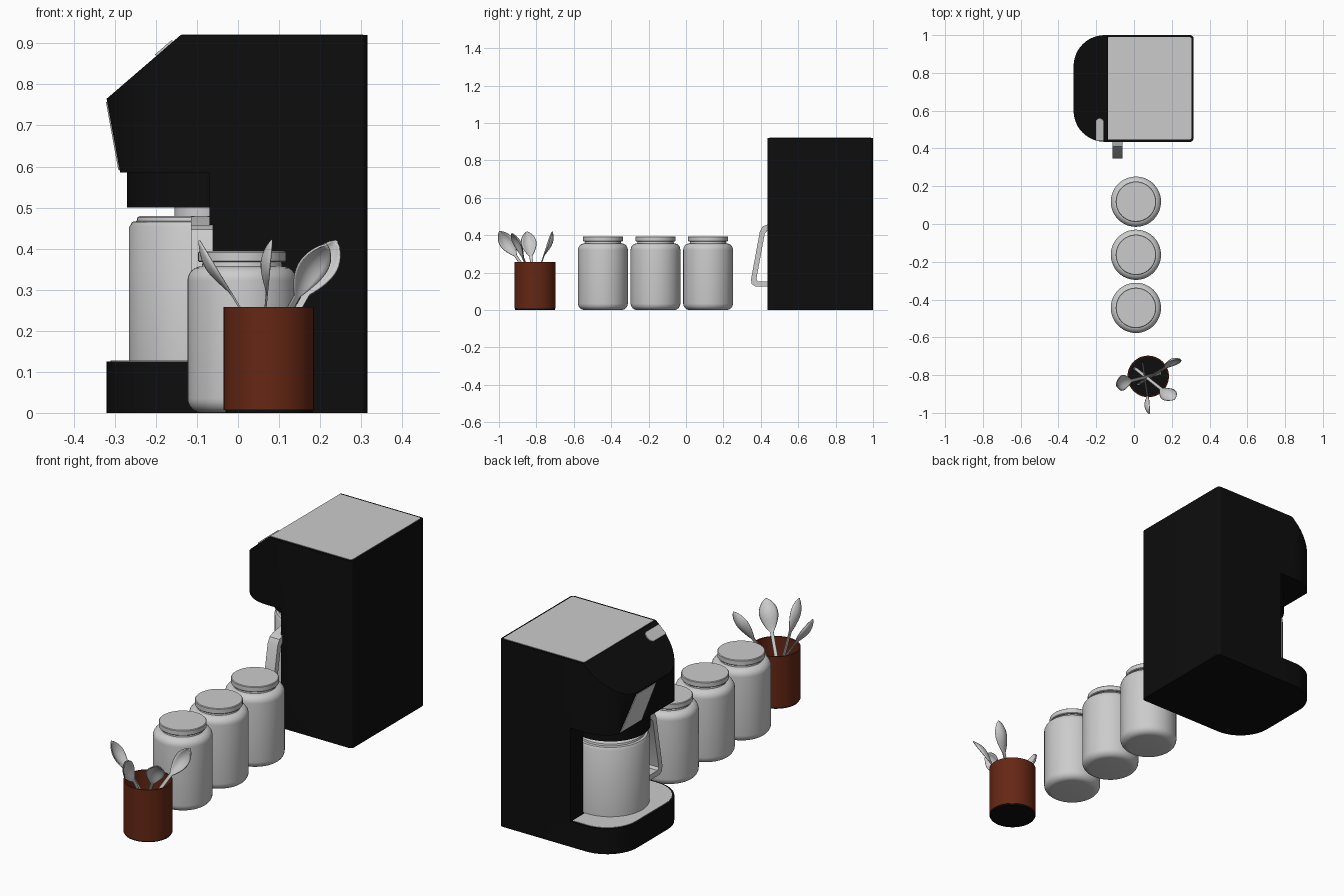
import bpy, bmesh, math
from mathutils import Vector

if "Cube" in bpy.data.objects:
    bpy.data.objects.remove(bpy.data.objects["Cube"])


def mat(name, rgb):
    m = bpy.data.materials.new(name)
    m.diffuse_color = (*rgb, 1)
    m.use_nodes = True
    m.node_tree.nodes["Principled BSDF"].inputs["Base Color"].default_value = m.diffuse_color
    return m


BLACK = mat("black_plastic", (0.004, 0.004, 0.004))
BROWN = mat("terracotta", (0.13, 0.02, 0.007))


def finish(name, bm, m=None, smooth=True):
    bmesh.ops.recalc_face_normals(bm, faces=bm.faces)
    me = bpy.data.meshes.new(name)
    bm.to_mesh(me)
    bm.free()
    ob = bpy.data.objects.new(name, me)
    bpy.context.collection.objects.link(ob)
    if m:
        me.materials.append(m)
    bpy.ops.object.select_all(action='DESELECT')
    ob.select_set(True)
    bpy.context.view_layer.objects.active = ob
    if smooth:
        bpy.ops.object.shade_smooth_by_angle(angle=math.radians(32))
    return ob


def prism(name, pts, move, m=None):
    """Extrude a closed polygon of 3D points along a vector."""
    bm = bmesh.new()
    f = bm.faces.new([bm.verts.new(p) for p in pts])
    r = bmesh.ops.extrude_face_region(bm, geom=[f])
    bmesh.ops.translate(bm, vec=move, verts=[v for v in r['geom'] if isinstance(v, bmesh.types.BMVert)])
    return finish(name, bm, m)


def lathe(name, prof, x, y, m=None, n=48):
    """Revolve (radius, z) points about a vertical axis; radius 0 ends close it."""
    bm = bmesh.new()
    vs = [bm.verts.new((x + r, y, z)) for r, z in prof]
    es = [bm.edges.new(p) for p in zip(vs, vs[1:])]
    bmesh.ops.spin(bm, geom=vs + es, cent=(x, y, 0), axis=(0, 0, 1), angle=math.tau, steps=n)
    bmesh.ops.remove_doubles(bm, verts=bm.verts, dist=1e-5)
    return finish(name, bm, m)


def rounded(x0, x1, y0, y1, r_left, r_right, z):
    """Rectangle outline with different corner radii on the -x and +x ends."""
    pts = []
    for cx, cy, r, a0 in ((x1 - r_right, y1 - r_right, r_right, 0), (x0 + r_left, y1 - r_left, r_left, 90),
                          (x0 + r_left, y0 + r_left, r_left, 180), (x1 - r_right, y0 + r_right, r_right, 270)):
        for i in range(13):
            a = math.radians(a0 + i * 7.5)
            pts.append((cx + r * math.cos(a), cy + r * math.sin(a), z))
    return pts


def boolean(ob, cutter, op):
    bpy.context.view_layer.objects.active = ob
    md = ob.modifiers.new("cut", 'BOOLEAN')
    md.object, md.operation, md.solver = cutter, op, 'EXACT'
    bpy.ops.object.modifier_apply(modifier=md.name)
    bpy.data.objects.remove(cutter)


# Coffee machine body: rounded block trimmed to a C-shaped side profile
CX, CY = -0.09, 0.718
body = prism("machine_body", rounded(-0.32, 0.315, 0.435, 1.0, 0.165, 0.018, 0), (0, 0, 0.92), BLACK)
side = [(0.5, -0.1), (-0.5, -0.1), (-0.5, 0.125), (-0.07, 0.125), (-0.07, 0.585),
        (-0.287, 0.585), (-0.3199, 0.765), (-0.14, 0.92), (-0.05, 0.9975), (0.5, 0.9975)]
boolean(body, prism("side_cutter", [(x, 0.3, z) for x, z in side], (0, 0.9, 0)), 'INTERSECT')
boolean(body, lathe("cavity_cutter", [(0, 0.128), (0.186, 0.128), (0.186, 0.52), (0, 0.52)], CX, CY), 'DIFFERENCE')
bpy.context.view_layer.objects.active = body
body.select_set(True)
bpy.ops.object.shade_smooth_by_angle(angle=math.radians(32))

# Grey top lid and drip tray
prism("top_lid", rounded(-0.138, 0.305, 0.447, 0.989, 0.004, 0.012, 0.918), (0, 0, 0.004))
prism("drip_tray", rounded(-0.31, -0.075, 0.445, 0.99, 0.155, 0.004, 0.12), (0, 0, 0.007))

# Brew basket above the carafe
lathe("brew_basket", [(0, 0.5), (0.18, 0.5), (0.18, 0.588), (0, 0.588)], CX, CY, BLACK)

# Slanted front panel lying on the chin of the head
prism("front_panel", [(-0.3185, 0.84, 0.757), (-0.3185, 0.69, 0.757), (-0.2885, 0.76, 0.592), (-0.2885, 0.925, 0.592)],
      (-0.003, 0, 0))

# Pill-shaped switch on the sloping face
pill = [(-0.198, 0.442), (-0.157, 0.442)] + [
    (-0.1775 + 0.0205 * math.cos(math.radians(a)), 0.538 + 0.0205 * math.sin(math.radians(a))) for a in range(0, 181, 15)]
prism("slope_switch", [(x, y, 0.92 + (x + 0.14) * 0.861 - 0.003) for x, y in pill], (-0.004, 0, 0.006))

# Carafe with stepped lid and neck
lathe("carafe", [(0, 0.122), (0.175, 0.122), (0.175, 0.452), (0.168, 0.465), (0.157, 0.467), (0.155, 0.476),
                 (0.15, 0.479), (0.065, 0.479), (0.065, 0.503), (0, 0.503)], CX, CY)

# Carafe handle: flat strap with an offset outline
outer = [(0.56, 0.478), (0.435, 0.457), (0.41, 0.447), (0.395, 0.42), (0.348, 0.165), (0.35, 0.14), (0.37, 0.127), (0.56, 0.127)]
inner = [(0.56, 0.153), (0.385, 0.153), (0.376, 0.165), (0.421, 0.408), (0.435, 0.425), (0.56, 0.445)]
prism("carafe_handle", [(-0.115, y, z) for y, z in outer + inner], (0.054, 0, 0))

# Three storage jars
for i, y in enumerate((0.118, -0.163, -0.444)):
    arc = lambda cz, a0: [(0.098 + 0.035 * math.cos(math.radians(a)), cz + 0.035 * math.sin(math.radians(a)))
                          for a in range(a0, a0 + 91, 15)]
    lathe(f"jar_{i + 1}", [(0, 0)] + arc(0.035, -90) + arc(0.322, 0) + [(0.096, 0.37), (0, 0.37)], 0.01, y)
    lathe(f"jar_lid_{i + 1}", [(0, 0.367), (0.104, 0.367), (0.107, 0.37), (0.107, 0.391), (0.104, 0.394), (0, 0.394)], 0.01, y)

# Utensil pot: hollow, with a dark base
PX, PY = 0.075, -0.807
lathe("utensil_pot", [(0, 0.007), (0.11, 0.007), (0.11, 0.258), (0.104, 0.258), (0.104, 0.02), (0, 0.02)], PX, PY, BROWN)
lathe("pot_base", [(0, 0), (0.106, 0), (0.106, 0.008), (0, 0.008)], PX, PY, BLACK)
lathe("pot_floor", [(0, 0.018), (0.103, 0.018), (0.103, 0.023), (0, 0.023)], PX, PY, BLACK)


def spoon(name, foot, tip, hint, width):
    """Dished strip running from foot to tip, with an oval bowl at the end."""
    foot, tip = Vector(foot), Vector(tip)
    d = tip - foot
    length = d.length
    d.normalize()
    s = Vector(hint)
    s = (s - d * s.dot(d)).normalized()
    n = s.cross(d)
    bowl = 0.155 / length
    bm = bmesh.new()
    rows = []
    for i in range(21):
        t = (1 - bowl) * i / 6 if i <= 6 else 1 - bowl + bowl * (i - 6) / 14
        k = max(0, (t - 1 + bowl) / bowl)
        dish = math.sin(math.pi * k ** 1.25) if k < 1 else 0
        w = 0.007 * (1 - k) + width * max(dish, 0) ** 0.75 + 0.001
        row = []
        for j in range(9):
            q = j / 4 - 1
            p = foot + d * (length * t) + s * (w * q) - n * (0.02 * dish * (1 - q * q))
            row.append(bm.verts.new(p))
        rows.append(row)
    for a, b in zip(rows, rows[1:]):
        for j in range(8):
            bm.faces.new((a[j], a[j + 1], b[j + 1], b[j]))
    ob = finish(name, bm)
    md = ob.modifiers.new("thickness", 'SOLIDIFY')
    md.thickness = 0.005
    md.offset = 0


# Four spoons leaning out of the pot
spoon("spoon_left", (0.14, -0.79, 0.03), (-0.094, -0.85, 0.42), (0, 1, 0), 0.036)
spoon("spoon_front", (0.045, -0.735, 0.03), (0.083, -0.998, 0.42), (0, 1, 0.2), 0.034)
spoon("spoon_right", (0.0, -0.76, 0.03), (0.215, -0.93, 0.41), (0.8, 0.6, -0.3), 0.038)
spoon("spoon_back", (0.02, -0.85, 0.03), (0.24, -0.715, 0.42), (1, 0, -0.3), 0.032)
